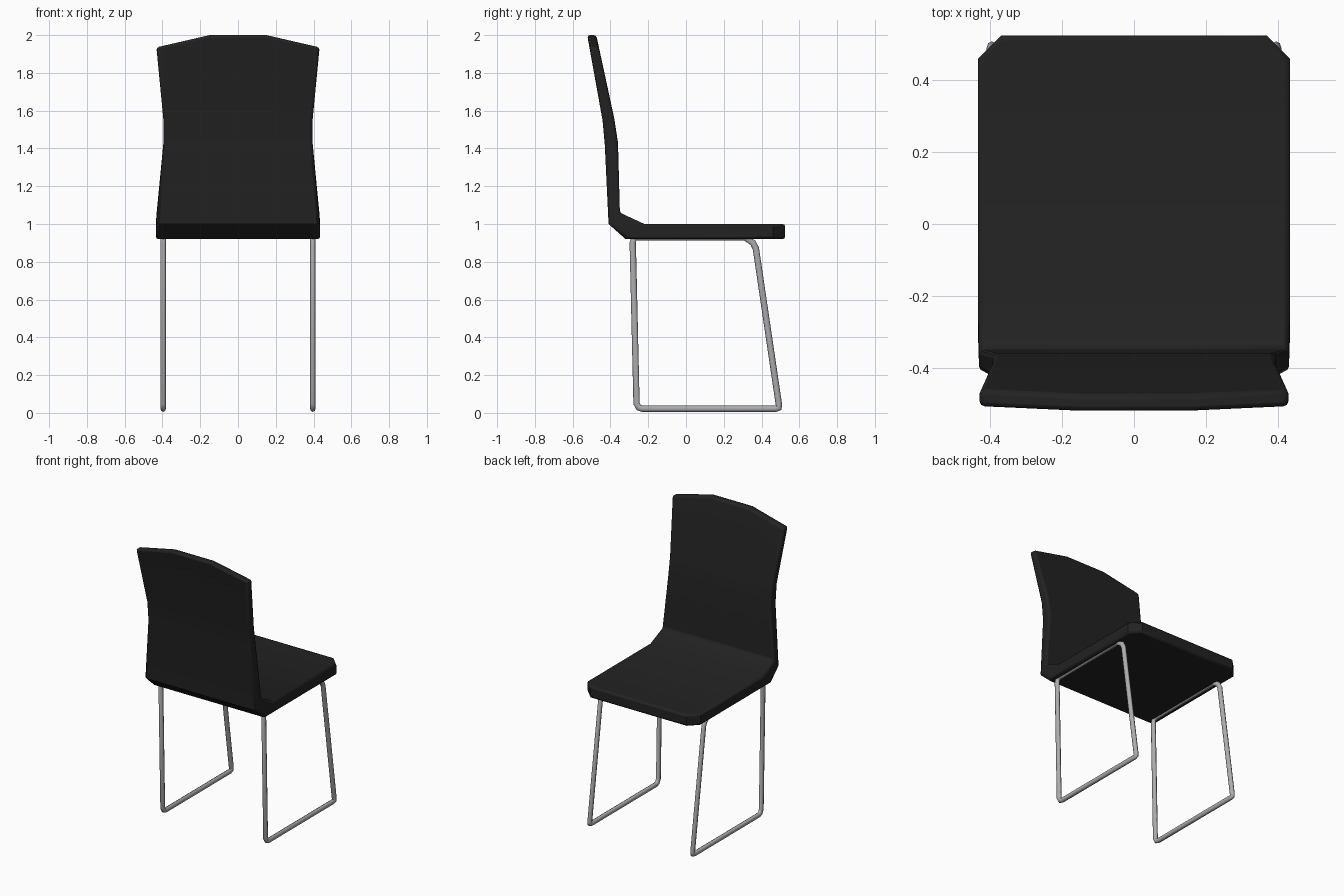
import bpy, bmesh, math

if "Cube" in bpy.data.objects:
    bpy.data.objects.remove(bpy.data.objects["Cube"])


def material(name, rgb):
    m = bpy.data.materials.new(name)
    m.diffuse_color = (*rgb, 1)
    m.use_nodes = True
    m.node_tree.nodes["Principled BSDF"].inputs["Base Color"].default_value = m.diffuse_color
    return m


black = material("black upholstery", (0.016, 0.016, 0.016))
steel = material("brushed steel", (0.42, 0.42, 0.44))

# Shell stations: outer (y, z), inner (y, z), half width, drop of the outer columns
stations = [
    ((0.525, 0.92), (0.525, 1.00), 0.37, 0),
    ((0.46, 0.92), (0.46, 1.00), 0.435, 0),
    ((-0.32, 0.92), (-0.22, 1.00), 0.435, 0),
    ((-0.41, 1.00), (-0.35, 1.06), 0.432, 0),
    ((-0.43, 1.42), (-0.36, 1.43), 0.395, 0),
    ((-0.442, 1.55), (-0.38, 1.56), 0.395, 0),
    ((-0.523, 2.00), (-0.475, 2.00), 0.432, 0.065),
]

# Seat and backrest: one bent, upholstered slab
bm = bmesh.new()
layers = []
for side in (0, 1):
    rows = []
    for st in stations:
        (y, z), w, drop = st[side], st[2], st[3]
        rows.append([bm.verts.new((x, y + d * 0.2, z - d)) for x, d in
                     ((-w, drop), (-0.15, 0), (0.15, 0), (w, drop))])
    layers.append(rows)
outer, inner = layers
for i in range(len(stations) - 1):
    for rows in layers:
        for j in range(3):
            bm.faces.new((rows[i][j], rows[i][j + 1], rows[i + 1][j + 1], rows[i + 1][j]))
    for j in (0, 3):
        bm.faces.new((outer[i][j], outer[i + 1][j], inner[i + 1][j], inner[i][j]))
for i in (0, -1):
    for j in range(3):
        bm.faces.new((outer[i][j], outer[i][j + 1], inner[i][j + 1], inner[i][j]))
bmesh.ops.recalc_face_normals(bm, faces=bm.faces)
mesh = bpy.data.meshes.new("seat_and_backrest")
bm.to_mesh(mesh)
bm.free()
mesh.materials.append(black)
shell = bpy.data.objects.new("seat_and_backrest", mesh)
bpy.context.collection.objects.link(shell)
bev = shell.modifiers.new("soft edge", 'BEVEL')
bev.width = 0.014
bev.segments = 2
bev.limit_method = 'ANGLE'
bev.angle_limit = math.radians(55)
bpy.context.view_layer.objects.active = shell
shell.select_set(True)
bpy.ops.object.shade_smooth_by_angle(angle=math.radians(30))

# Sled legs: closed loops of bent tube, (y, z) path
path = [(-0.262, 0.05), (-0.25, 0.028), (-0.232, 0.022), (0.475, 0.022), (0.492, 0.026),
        (0.492, 0.042), (0.37, 0.87), (0.355, 0.90), (0.31, 0.93),
        (-0.25, 0.93), (-0.275, 0.925), (-0.282, 0.90)]
for name, x in (("left_sled_leg", -0.396), ("right_sled_leg", 0.396)):
    cu = bpy.data.curves.new(name, 'CURVE')
    cu.dimensions = '3D'
    cu.bevel_depth = 0.017
    cu.bevel_resolution = 2
    sp = cu.splines.new('POLY')
    sp.points.add(len(path) - 1)
    for p, (y, z) in zip(sp.points, path):
        p.co = (0, y, z, 1)
    sp.use_cyclic_u = True
    cu.materials.append(steel)
    leg = bpy.data.objects.new(name, cu)
    leg.location.x = x
    leg.scale.x = 0.85
    bpy.context.collection.objects.link(leg)
